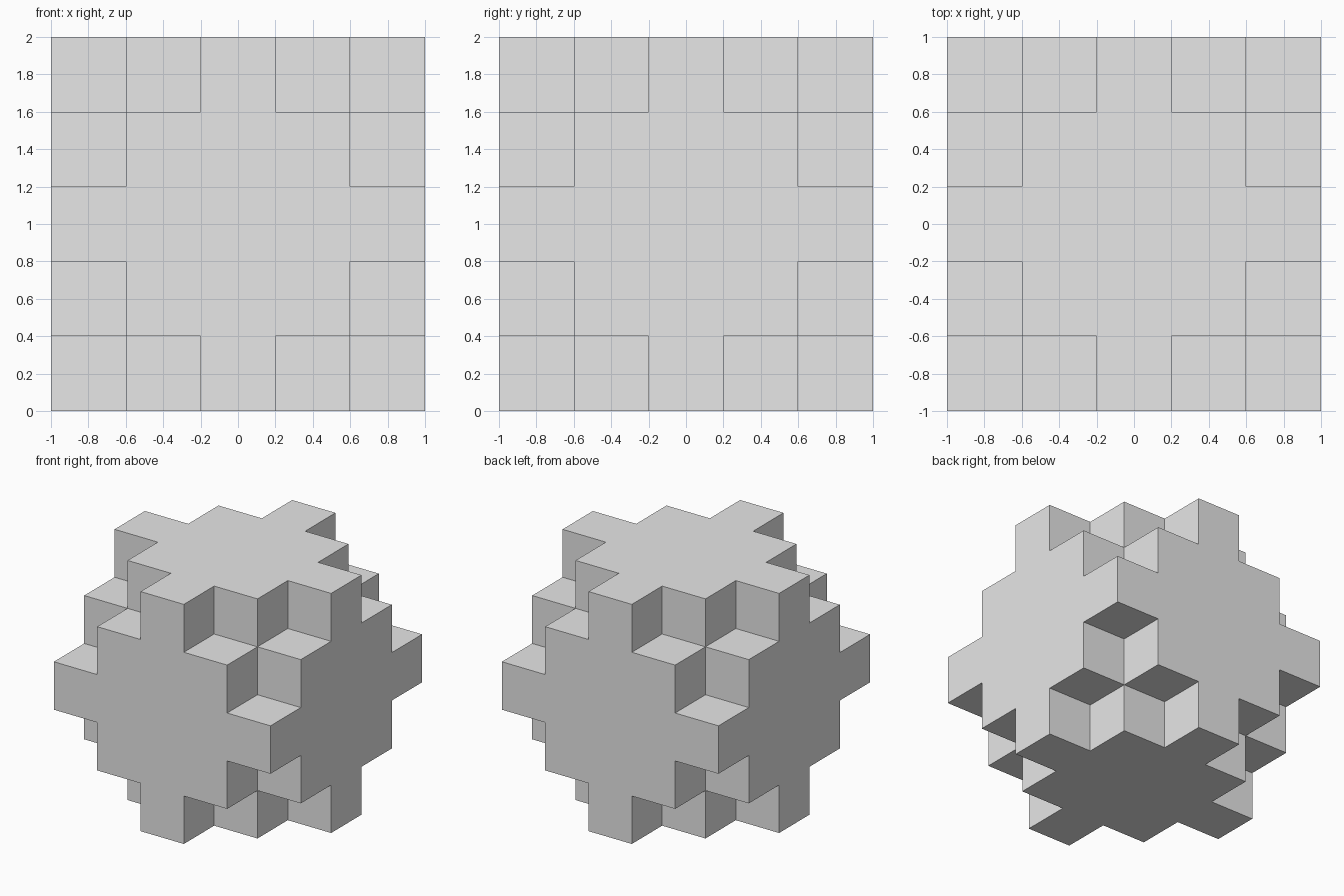
import bpy
import bmesh
from itertools import product
from mathutils import Vector

if "Cube" in bpy.data.objects:
    bpy.data.objects.remove(bpy.data.objects["Cube"], do_unlink=True)

CELL = 0.4   # edge of one block
REACH = 2    # blocks from the centre to each flat side
LIMIT = 4    # step distance at which the corners are cut away

# Plain grey material
grey = bpy.data.materials.new("plain grey")
grey.use_nodes = True
colour = (0.8, 0.8, 0.8, 1)
grey.diffuse_color = colour
grey.node_tree.nodes["Principled BSDF"].inputs["Base Color"].default_value = colour


def filled(cell):
    steps = [abs(c) for c in cell]
    return max(steps) <= REACH and sum(steps) <= LIMIT


# Outer skin of the stepped block solid
bm = bmesh.new()
span = range(-REACH, REACH + 1)
for cell in product(span, repeat=3):
    if not filled(cell):
        continue
    for axis, sign in product(range(3), (-1, 1)):
        normal = Vector((0, 0, 0))
        normal[axis] = sign
        if filled([round(c) for c in Vector(cell) + normal]):
            continue
        u = Vector((0, 0, 0))
        u[(axis + 1) % 3] = 1
        v = normal.cross(u)
        middle = Vector(cell) + normal / 2
        corners = [(-u - v), (u - v), (u + v), (v - u)]
        bm.faces.new([bm.verts.new((middle + c / 2) * CELL) for c in corners])

# Weld the blocks and merge flat areas
bmesh.ops.remove_doubles(bm, verts=bm.verts, dist=0.001)
bmesh.ops.dissolve_limit(bm, angle_limit=0.01, verts=bm.verts, edges=bm.edges)
bmesh.ops.recalc_face_normals(bm, faces=bm.faces)

mesh = bpy.data.meshes.new("stepped_block_solid")
bm.to_mesh(mesh)
bm.free()
mesh.materials.append(grey)
solid = bpy.data.objects.new("stepped_block_solid", mesh)
solid.location.z = CELL * (REACH + 0.5)
bpy.context.collection.objects.link(solid)
